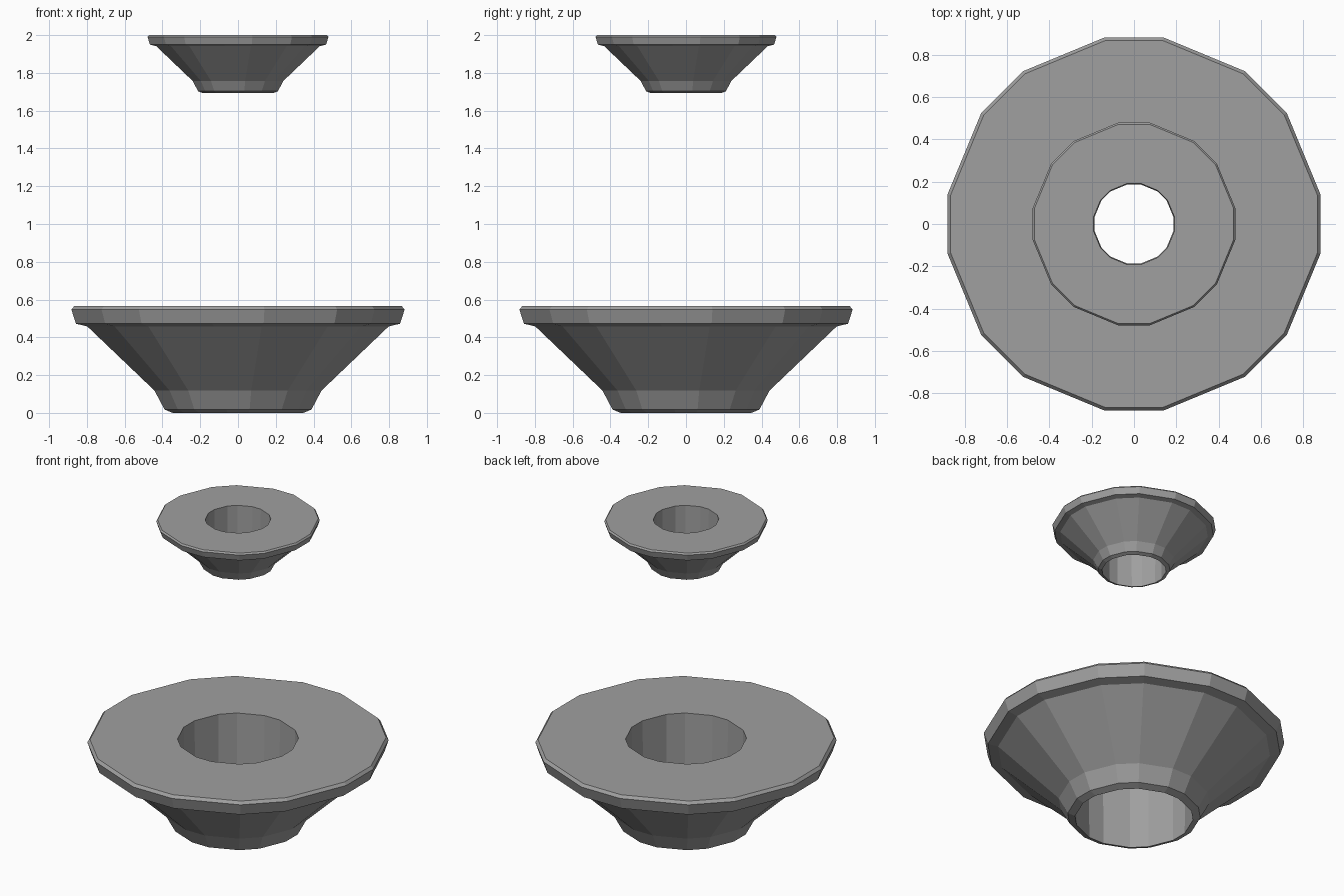
import bpy, bmesh
from math import radians, cos, sin

cube = bpy.data.objects.get("Cube")
if cube:
    bpy.data.objects.remove(cube, do_unlink=True)

# One grey metal for both parts
grey = bpy.data.materials.new("grey_metal")
grey.use_nodes = True
colour = (0.35, 0.35, 0.35, 1)
grey.diffuse_color = colour
grey.node_tree.nodes["Principled BSDF"].inputs["Base Color"].default_value = colour

# Sixteen sides, alternating narrow and wide
ANGLES = [radians(45 * k + side) for k in range(8) for side in (-9, 9)]

# Closed section (distance to the narrow sides, height): bore, foot, neck, cone, rim
SECTION = [(0.354, 0.565), (0.346, 0.0), (0.389, 0.018), (0.442, 0.118),
           (0.798, 0.458), (0.858, 0.472), (0.882, 0.547), (0.867, 0.565)]


def flared_ring(name, scale, top):
    bm = bmesh.new()
    rings = []
    for dist, height in SECTION:
        r = dist * scale / cos(radians(9))
        z = top + (height - 0.565) * scale
        rings.append([bm.verts.new((r * cos(a), r * sin(a), z)) for a in ANGLES])
    n = len(ANGLES)
    for i, lower in enumerate(rings):
        upper = rings[(i + 1) % len(rings)]
        for j in range(n):
            k = (j + 1) % n
            bm.faces.new((lower[j], lower[k], upper[k], upper[j]))
    bmesh.ops.recalc_face_normals(bm, faces=bm.faces)
    mesh = bpy.data.meshes.new(name)
    bm.to_mesh(mesh)
    bm.free()
    mesh.materials.append(grey)
    obj = bpy.data.objects.new(name, mesh)
    bpy.context.collection.objects.link(obj)
    return obj


flared_ring("lower_flared_ring", 1.0, 0.565)
flared_ring("upper_flared_ring", 0.543, 2.0)
